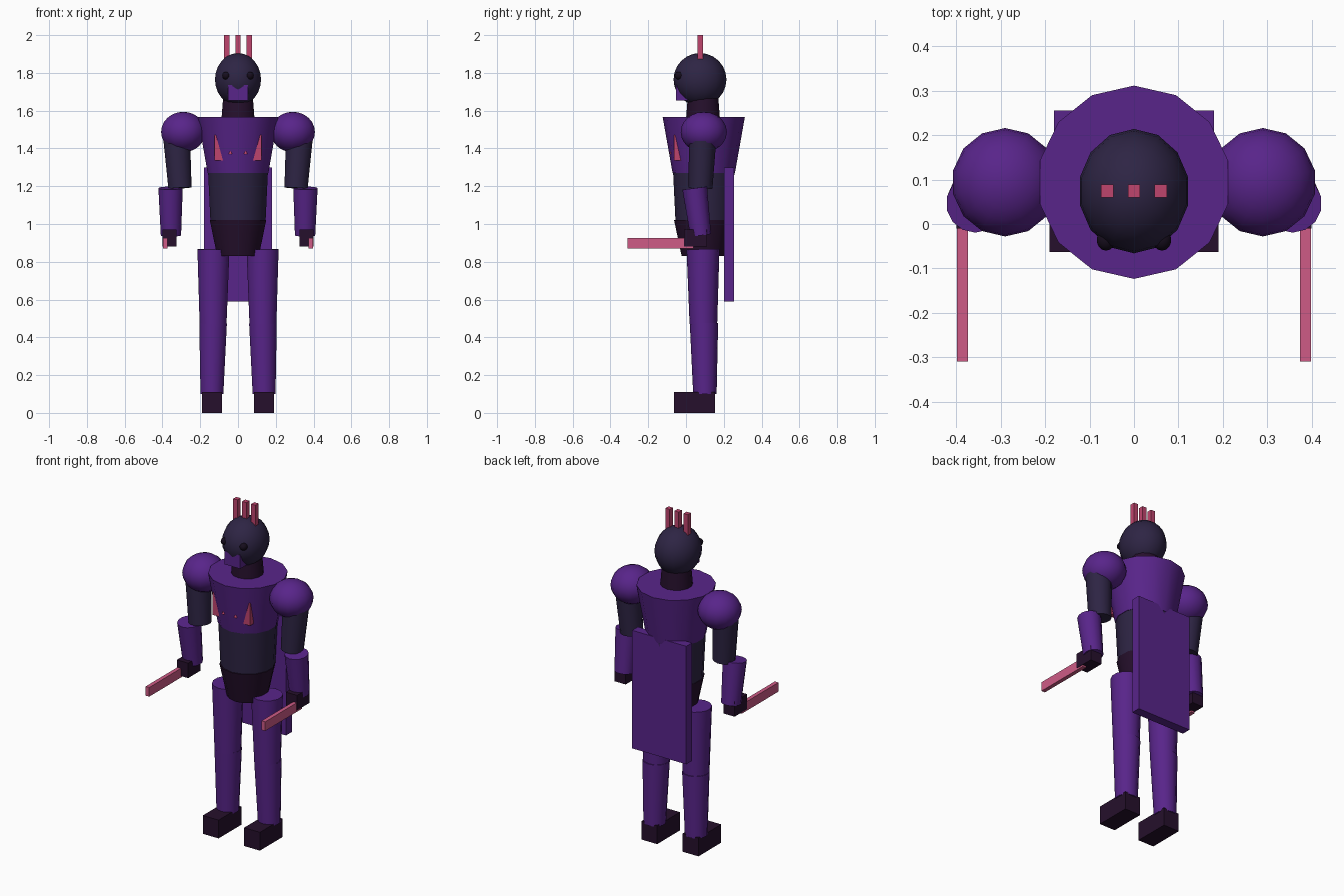
import bpy
import bmesh
from mathutils import Matrix, Vector

cube = bpy.data.objects.get("Cube")
if cube:
    bpy.data.objects.remove(cube, do_unlink=True)

SIDES = 14


def material(name, color):
    mat = bpy.data.materials.new(name)
    mat.use_nodes = True
    mat.diffuse_color = (*color, 1)
    for node in mat.node_tree.nodes:
        if node.type == 'BSDF_PRINCIPLED':
            node.inputs["Base Color"].default_value = (*color, 1)
            node.inputs["Roughness"].default_value = 0.8
    return mat


purple = material("armour_purple", (0.098, 0.018, 0.254))
navy = material("body_navy", (0.027, 0.018, 0.058))
plum = material("dark_plum", (0.019, 0.005, 0.025))
pink = material("crest_pink", (0.52, 0.058, 0.155))
blade_pink = material("blade_pink", (0.62, 0.105, 0.24))
black = material("eye_black", (0.008, 0.004, 0.012))


def finish(name, bm, mat, smooth=True):
    mesh = bpy.data.meshes.new(name)
    bm.to_mesh(mesh)
    bm.free()
    mesh.materials.append(mat)
    obj = bpy.data.objects.new(name, mesh)
    bpy.context.collection.objects.link(obj)
    if smooth:
        bpy.ops.object.select_all(action='DESELECT')
        obj.select_set(True)
        bpy.context.view_layer.objects.active = obj
        bpy.ops.object.shade_smooth_by_angle()
    return obj


def box(name, low, high, mat):
    low, high = Vector(low), Vector(high)
    bm = bmesh.new()
    place = Matrix.Translation((low + high) / 2) @ Matrix.Diagonal((*(high - low), 1))
    bmesh.ops.create_cube(bm, size=1, matrix=place)
    return finish(name, bm, mat, smooth=False)


def ball(name, center, radii, mat):
    bm = bmesh.new()
    place = Matrix.Translation(center) @ Matrix.Diagonal((*radii, 1))
    bmesh.ops.create_uvsphere(bm, u_segments=SIDES, v_segments=12, radius=1, matrix=place)
    return finish(name, bm, mat)


def tube(name, bottom, top, r_bottom, r_top, mat):
    """Tapered cylinder between two points."""
    bottom, top = Vector(bottom), Vector(top)
    axis = top - bottom
    turn = Vector((0, 0, 1)).rotation_difference(axis).to_matrix().to_4x4()
    bm = bmesh.new()
    bmesh.ops.create_cone(bm, cap_ends=True, segments=SIDES, radius1=r_bottom,
                          radius2=r_top, depth=axis.length,
                          matrix=Matrix.Translation((bottom + top) / 2) @ turn)
    return finish(name, bm, mat)


def side_box(name, s, low, high, mat):
    """Box given for the +x side, mirrored when s is -1."""
    xs = sorted((s * low[0], s * high[0]))
    return box(name, (xs[0], *low[1:]), (xs[1], *high[1:]), mat)


# Trunk
MID = 0.094
tube("chest", (0, MID, 1.27), (0, MID, 1.566), 0.165, 0.2175, purple)
tube("abdomen", (0, MID, 1.02), (0, MID, 1.27), 0.15, 0.162, navy)
tube("pelvis", (0, 0.09, 0.83), (0, 0.09, 1.02), 0.113, 0.153, plum)
tube("neck", (0, 0.09, 1.54), (0, 0.09, 1.68), 0.091, 0.08, plum)
box("chest_emblem", (-0.124, -0.063, 1.335), (0.124, 0.06, 1.47), pink)

# Head
ball("head", (0, 0.074, 1.765), (0.125, 0.14, 0.14), navy)
box("jaw", (-0.052, -0.054, 1.655), (0.052, 0.04, 1.735), purple)
for name, x in (("right", -0.06), ("middle", 0), ("left", 0.06)):
    box(name + "_crest_spike", (x - 0.014, 0.06, 1.84), (x + 0.014, 0.089, 2.0), pink)

# Back plate
box("back_shield", (-0.18, 0.2, 0.59), (0.18, 0.255, 1.3), purple)

# Paired parts
for label, s in (("left", 1), ("right", -1)):
    ball(label + "_eye", (s * 0.063, -0.036, 1.785), (0.021, 0.024, 0.021), black)
    tube(label + "_chest_stud", (s * 0.04, -0.078, 1.37), (s * 0.04, -0.078, 1.395),
         0.01, 0.001, pink)

    # Arm
    ball(label + "_shoulder", (s * 0.29, MID, 1.487), (0.12, 0.122, 0.107), purple)
    tube(label + "_upper_arm", (s * 0.307, 0.077, 1.19), (s * 0.325, 0.088, 1.46),
         0.063, 0.073, navy)
    tube(label + "_forearm", (s * 0.355, 0.078, 0.94), (s * 0.357, 0.046, 1.19),
         0.055, 0.066, purple)
    side_box(label + "_hand", s, (0.325, -0.01, 0.88), (0.4, 0.11, 0.97), plum)
    side_box(label + "_blade", s, (0.374, -0.31, 0.87), (0.398, 0.04, 0.925), blade_pink)

    # Leg
    tube(label + "_thigh", (s * 0.132, 0.092, 0.47), (s * 0.13, 0.09, 0.866),
         0.073, 0.087, purple)
    tube(label + "_shin", (s * 0.138, 0.1, 0.1), (s * 0.132, 0.095, 0.475),
         0.062, 0.075, purple)
    side_box(label + "_foot", s, (0.085, -0.063, 0), (0.19, 0.153, 0.11), plum)
